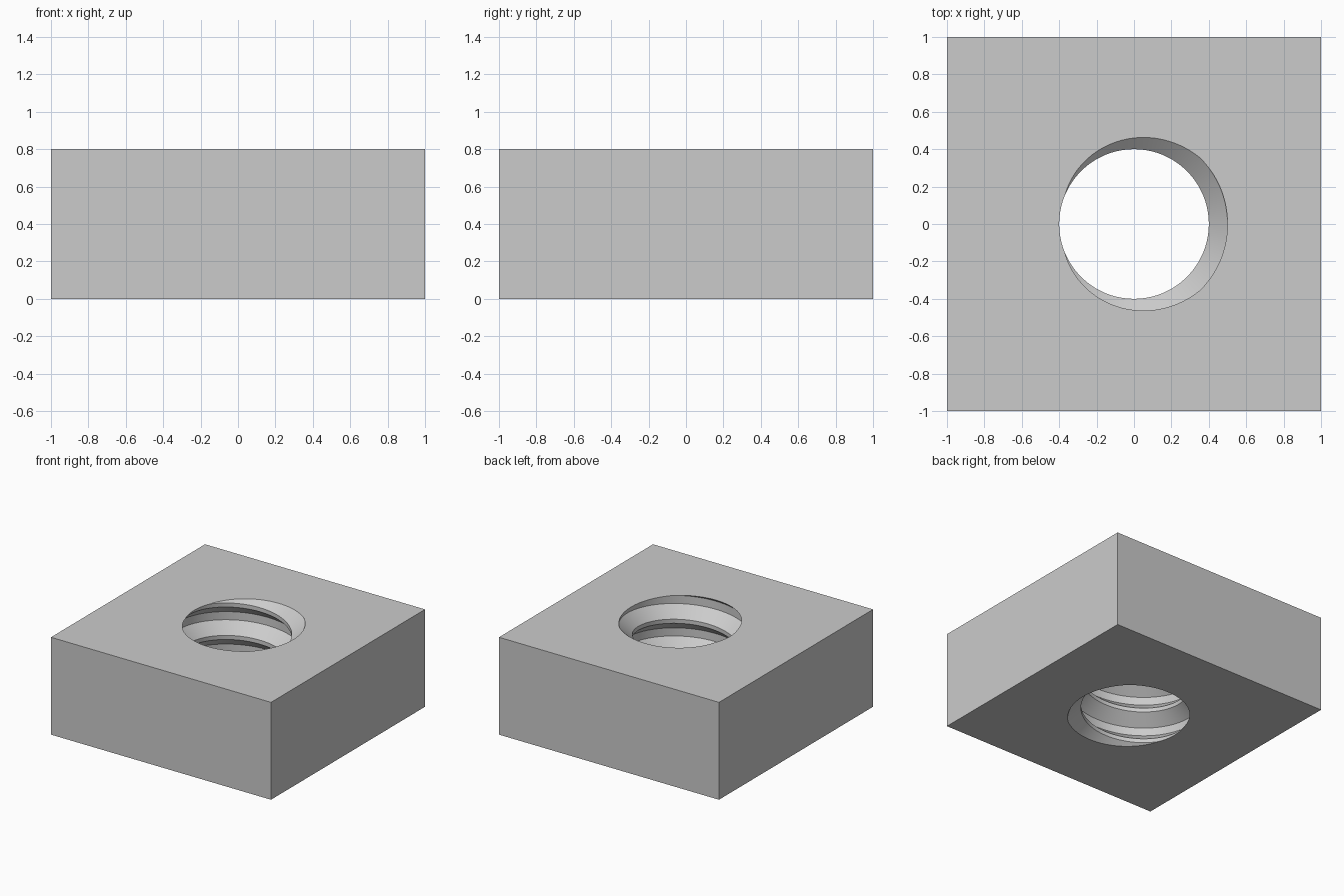
import bpy
import bmesh
from math import cos, sin, tau

HEIGHT = 0.8
TURNS = 3
PITCH = HEIGHT / TURNS
SEGMENTS = 128
HALF = 1.0
# Thread profile over one pitch: (fraction of pitch, radius)
PROFILE = [(-7 / 16, 0.4), (-1 / 8, 0.5), (1 / 8, 0.5), (7 / 16, 0.4), (9 / 16, 0.4)]

default_cube = bpy.data.objects.get("Cube")
if default_cube:
    bpy.data.objects.remove(default_cube, do_unlink=True)


def make_material(name, color):
    mat = bpy.data.materials.new(name)
    mat.use_nodes = True
    mat.diffuse_color = color
    mat.node_tree.nodes["Principled BSDF"].inputs["Base Color"].default_value = color
    return mat


def sweep_thread(bm):
    """Sweep the profile along a right-handed helix, longer than the block."""
    previous = None
    for step in range(-2 * SEGMENTS, (TURNS + 2) * SEGMENTS + 1):
        turn = step / SEGMENTS
        angle = tau * (step % SEGMENTS) / SEGMENTS
        row = [bm.verts.new((r * cos(angle), r * sin(angle), (turn + f) * PITCH))
               for f, r in PROFILE]
        if previous:
            for k in range(len(row) - 1):
                bm.faces.new((previous[k], previous[k + 1], row[k + 1], row[k]))
        previous = row
    bmesh.ops.remove_doubles(bm, verts=bm.verts[:], dist=1e-5)


def trim(bm, z, direction):
    """Cut away everything beyond the level z."""
    bmesh.ops.bisect_plane(bm, geom=bm.verts[:] + bm.edges[:] + bm.faces[:], dist=1e-5,
                           plane_co=(0, 0, z), plane_no=(0, 0, direction),
                           clear_outer=True)


def cap(bm, z, direction):
    """Fill between the hole's rim and a square outline; return its corners."""
    rim = [e for e in bm.edges if e.is_boundary
           and all(abs(v.co.z - z) < 1e-4 for v in e.verts)]
    for v in {v for e in rim for v in e.verts}:
        v.co.z = z
    corners = [bm.verts.new((x * HALF, y * HALF, z))
               for x, y in ((-1, -1), (1, -1), (1, 1), (-1, 1))]
    outline = [bm.edges.new((corners[i], corners[(i + 1) % 4])) for i in range(4)]
    bmesh.ops.triangle_fill(bm, edges=rim + outline, use_beauty=True,
                            normal=(0, 0, direction))
    return corners


# Square nut with a threaded hole
bm = bmesh.new()
sweep_thread(bm)
trim(bm, HEIGHT, 1)
trim(bm, 0, -1)
bottom = cap(bm, 0, -1)
top = cap(bm, HEIGHT, 1)
for i in range(4):
    j = (i + 1) % 4
    bm.faces.new((bottom[i], bottom[j], top[j], top[i]))
bmesh.ops.recalc_face_normals(bm, faces=bm.faces[:])

mesh = bpy.data.meshes.new("square_nut")
bm.to_mesh(mesh)
bm.free()
mesh.materials.append(make_material("light_grey", (0.6, 0.6, 0.6, 1)))
nut = bpy.data.objects.new("square_nut", mesh)
bpy.context.collection.objects.link(nut)

# Smooth the thread, keep its ridges and the block's edges sharp
bpy.ops.object.select_all(action="DESELECT")
nut.select_set(True)
bpy.context.view_layer.objects.active = nut
bpy.ops.object.shade_smooth_by_angle(angle=0.5)
